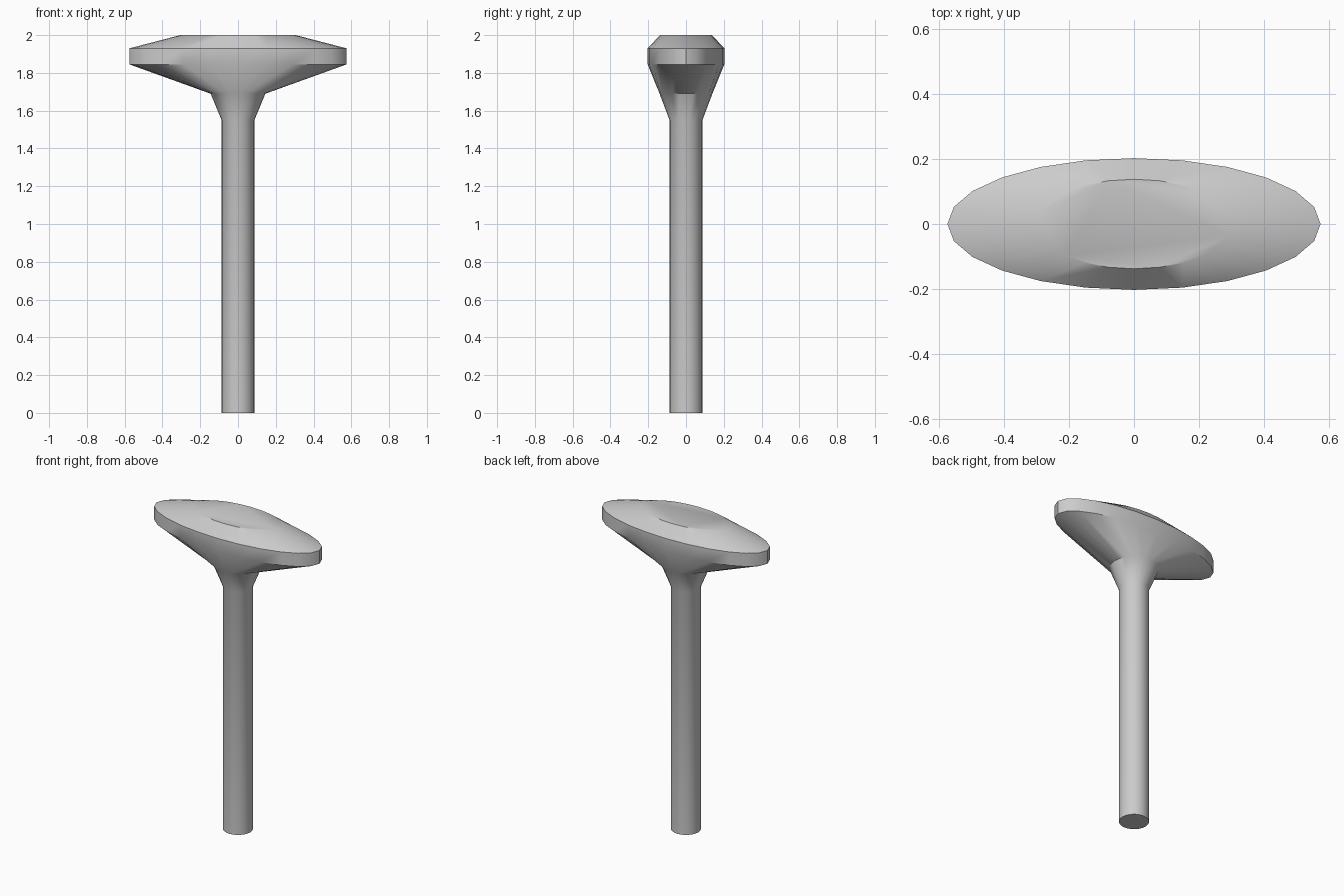
import bpy, bmesh
from math import cos, sin, pi, radians

if "Cube" in bpy.data.objects:
    bpy.data.objects.remove(bpy.data.objects["Cube"])

SIDES = 24
# Elliptical sections from foot to cap: z, x radius, y radius
SECTIONS = [
    (0.00, 0.087, 0.087),
    (1.55, 0.087, 0.087),
    (1.69, 0.145, 0.140),
    (1.845, 0.575, 0.203),
    (1.93, 0.575, 0.203),
    (2.00, 0.305, 0.138),
]

bm = bmesh.new()
rings = []
for z, rx, ry in SECTIONS:
    rings.append([bm.verts.new((rx * cos(2 * pi * i / SIDES),
                                ry * sin(2 * pi * i / SIDES), z))
                  for i in range(SIDES)])

# Stem, flare, rim and bevel walls
for low, high in zip(rings, rings[1:]):
    for i in range(SIDES):
        j = (i + 1) % SIDES
        bm.faces.new((low[i], low[j], high[j], high[i]))

# Flat foot and flat cap
bm.faces.new(rings[0][::-1])
bm.faces.new(rings[-1])
bmesh.ops.recalc_face_normals(bm, faces=bm.faces)

mesh = bpy.data.meshes.new("flared_post")
bm.to_mesh(mesh)
bm.free()
post = bpy.data.objects.new("flared_post", mesh)
bpy.context.collection.objects.link(post)

# Smooth shading with crisp rim edges
bpy.context.view_layer.objects.active = post
post.select_set(True)
bpy.ops.object.shade_smooth_by_angle(angle=radians(40))
